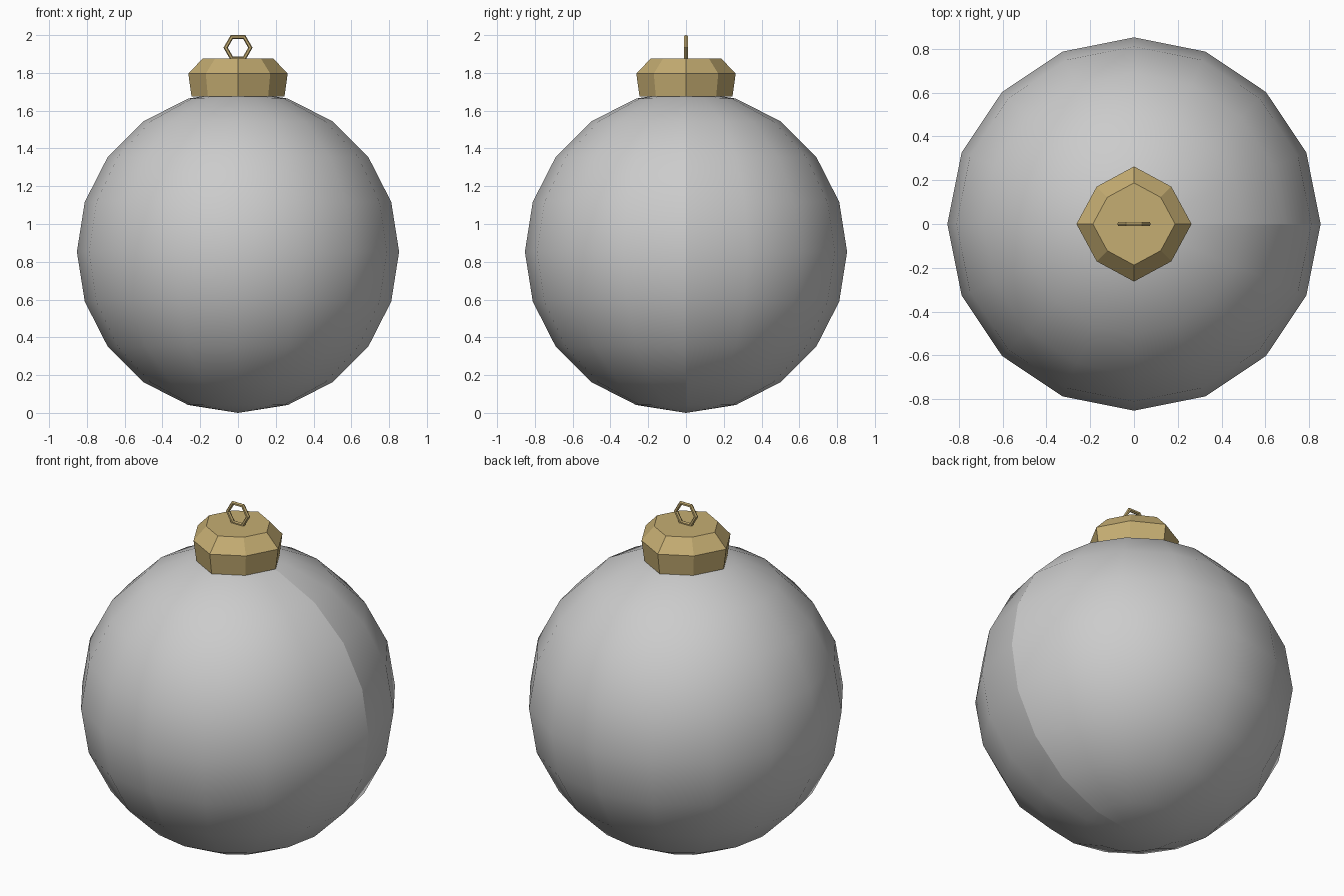
import bpy, bmesh, math

if "Cube" in bpy.data.objects:
    bpy.data.objects.remove(bpy.data.objects["Cube"])

R = 0.853

gold = bpy.data.materials.new("gold")
gold.diffuse_color = (0.56, 0.42, 0.17, 1)
gold.use_nodes = True
gold.node_tree.nodes["Principled BSDF"].inputs["Base Color"].default_value = gold.diffuse_color

# Glass ball: low-poly sphere, smooth shaded, with a hard seam along +x
bpy.ops.mesh.primitive_uv_sphere_add(segments=16, ring_count=10, radius=R, location=(0, 0, R))
ball = bpy.context.object
ball.name = "ball"
bpy.ops.object.shade_smooth()
bm = bmesh.new()
bm.from_mesh(ball.data)
for e in bm.edges:
    mid = (e.verts[0].co + e.verts[1].co) / 2
    if mid.x > 0 and all(abs(v.co.y) < 1e-4 for v in e.verts):
        e.smooth = False
bm.to_mesh(ball.data)
bm.free()

# Cap: eight-sided collar with a bevelled top, diagonal corners pulled in a little
bm = bmesh.new()
rings = []
for r, z in [(0.246, 1.674), (0.263, 1.796), (0.188, 1.875)]:
    ring = []
    for i in range(8):
        a = i * math.pi / 4
        rr = r * (0.918 if i % 2 else 1)
        ring.append(bm.verts.new((rr * math.cos(a), rr * math.sin(a), z)))
    rings.append(ring)
for lo, hi in zip(rings, rings[1:]):
    for i in range(8):
        j = (i + 1) % 8
        bm.faces.new((lo[i], lo[j], hi[j], hi[i]))
bm.faces.new(rings[-1])
bm.faces.new(rings[0][::-1])
mesh = bpy.data.meshes.new("cap")
bm.to_mesh(mesh)
bm.free()
cap = bpy.data.objects.new("cap", mesh)
bpy.context.collection.objects.link(cap)
mesh.materials.append(gold)

# Hanging loop: six-sided ring standing upright on the cap
bpy.ops.mesh.primitive_torus_add(major_segments=6, minor_segments=6, major_radius=0.0655,
                                 minor_radius=0.0115, location=(0, 0, 1.9333),
                                 rotation=(math.pi / 2, 0, 0))
loop = bpy.context.object
loop.name = "hanging_loop"
loop.data.materials.append(gold)
